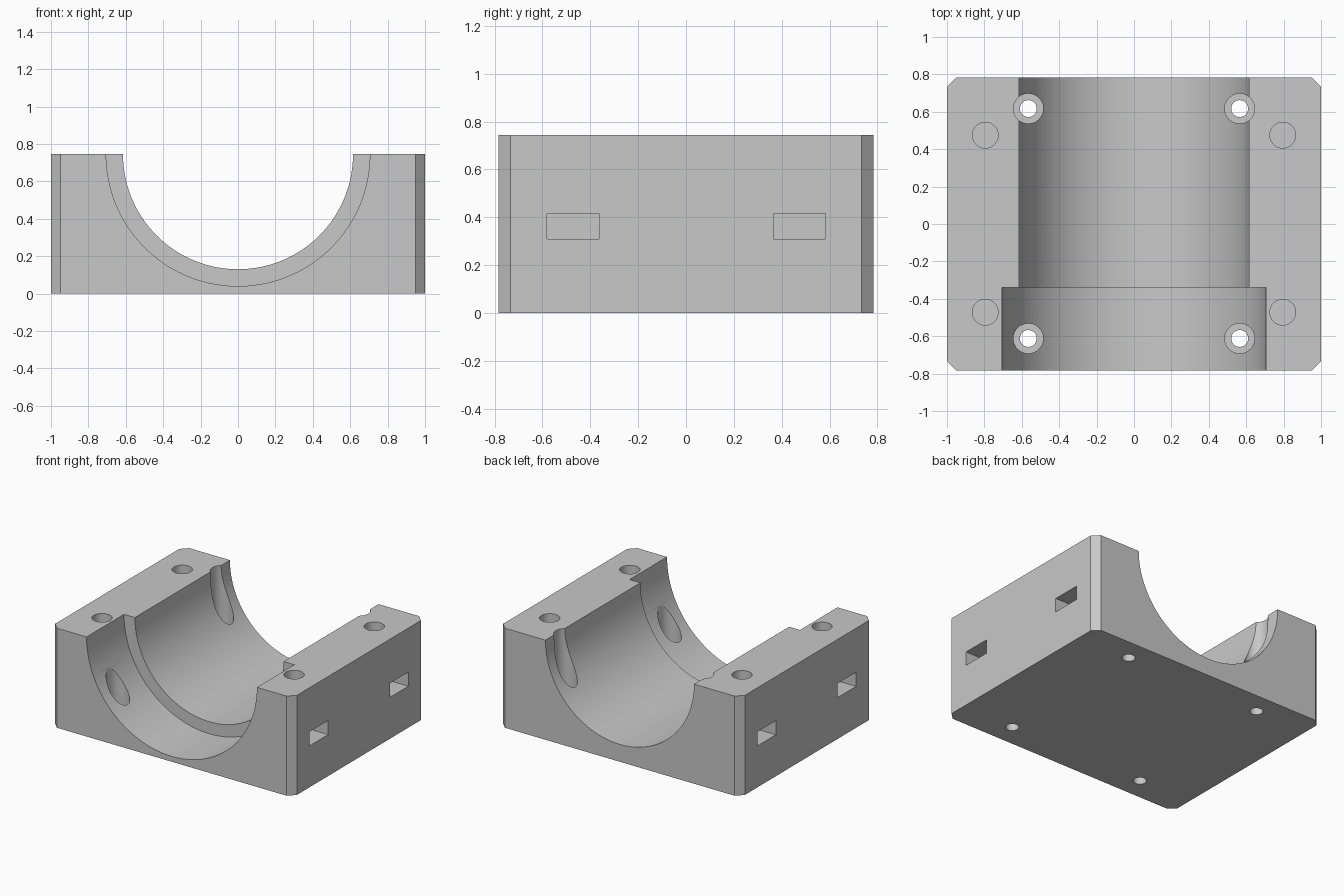
import bpy
import bmesh
import math

cube = bpy.data.objects.get("Cube")
if cube:
    bpy.data.objects.remove(cube, do_unlink=True)

HALF_X, HALF_Y, HEIGHT, CHAMFER = 1.0, 0.783, 0.745, 0.05

grey = bpy.data.materials.new("plain grey")
grey.use_nodes = True
colour = (0.58, 0.58, 0.58, 1)
grey.diffuse_color = colour
grey.node_tree.nodes["Principled BSDF"].inputs["Base Color"].default_value = colour


def prism(name, outline, height):
    """Extrude a flat outline upwards from z = 0."""
    bm = bmesh.new()
    base = bm.faces.new([bm.verts.new((x, y, 0)) for x, y in outline])
    top = bmesh.ops.extrude_face_region(bm, geom=[base])["geom"]
    verts = [v for v in top if isinstance(v, bmesh.types.BMVert)]
    bmesh.ops.translate(bm, verts=verts, vec=(0, 0, height))
    bmesh.ops.recalc_face_normals(bm, faces=bm.faces)
    mesh = bpy.data.meshes.new(name)
    bm.to_mesh(mesh)
    bm.free()
    mesh.materials.append(grey)
    obj = bpy.data.objects.new(name, mesh)
    bpy.context.collection.objects.link(obj)
    return obj


def circle(radius, sides):
    return [(radius * math.cos(math.tau * i / sides),
             radius * math.sin(math.tau * i / sides)) for i in range(sides)]


def cut(target, cutter):
    """Subtract the cutter and discard it."""
    cutter.hide_render = True
    mod = target.modifiers.new("cut", "BOOLEAN")
    mod.operation = "DIFFERENCE"
    mod.solver = "EXACT"
    mod.object = cutter
    bpy.context.view_layer.objects.active = target
    bpy.ops.object.modifier_apply(modifier=mod.name)
    bpy.data.objects.remove(cutter, do_unlink=True)


def drill(target, x, y, radius, floor):
    cutter = prism("drill_cutter", circle(radius, 48), HEIGHT + 0.2 - floor)
    cutter.location = (x, y, floor)
    cut(target, cutter)


def bore(target, radius, y_front, y_back):
    cutter = prism("bore_cutter", circle(radius, 160), y_back - y_front)
    cutter.rotation_euler.x = math.pi / 2
    cutter.location = (0, y_back, HEIGHT)
    cut(target, cutter)


# Block with chamfered upright corners
outline = []
for sx, sy in ((1, 1), (-1, 1), (-1, -1), (1, -1)):
    corner = [(sx * HALF_X, sy * (HALF_Y - CHAMFER)),
              (sx * (HALF_X - CHAMFER), sy * HALF_Y)]
    outline += corner if sx * sy > 0 else corner[::-1]
block = prism("bearing_block", outline, HEIGHT)

# Half-round bore with a wider seat at the front
bore(block, 0.615, -1, 1)
bore(block, 0.705, -1, -0.34)

for side in (-1, 1):
    # Counterbored mounting holes through the floor
    for y in (-0.612, 0.617):
        drill(block, side * 0.565, y, 0.08, 0.13)
        drill(block, side * 0.565, y, 0.045, -0.1)
    # Clamp bolt holes with nut slots entering from the sides
    for y in (-0.472, 0.475):
        drill(block, side * 0.795, y, 0.069, 0.2)
        slot = prism("slot_cutter", [(-0.2, -0.109), (0.2, -0.109),
                                     (0.2, 0.109), (-0.2, 0.109)], 0.105)
        slot.location = (side * 0.885, y, 0.31)
        cut(block, slot)

# Smooth round walls, crisp edges
bpy.ops.object.select_all(action="DESELECT")
block.select_set(True)
bpy.context.view_layer.objects.active = block
bpy.ops.object.shade_smooth_by_angle(angle=math.radians(25))
